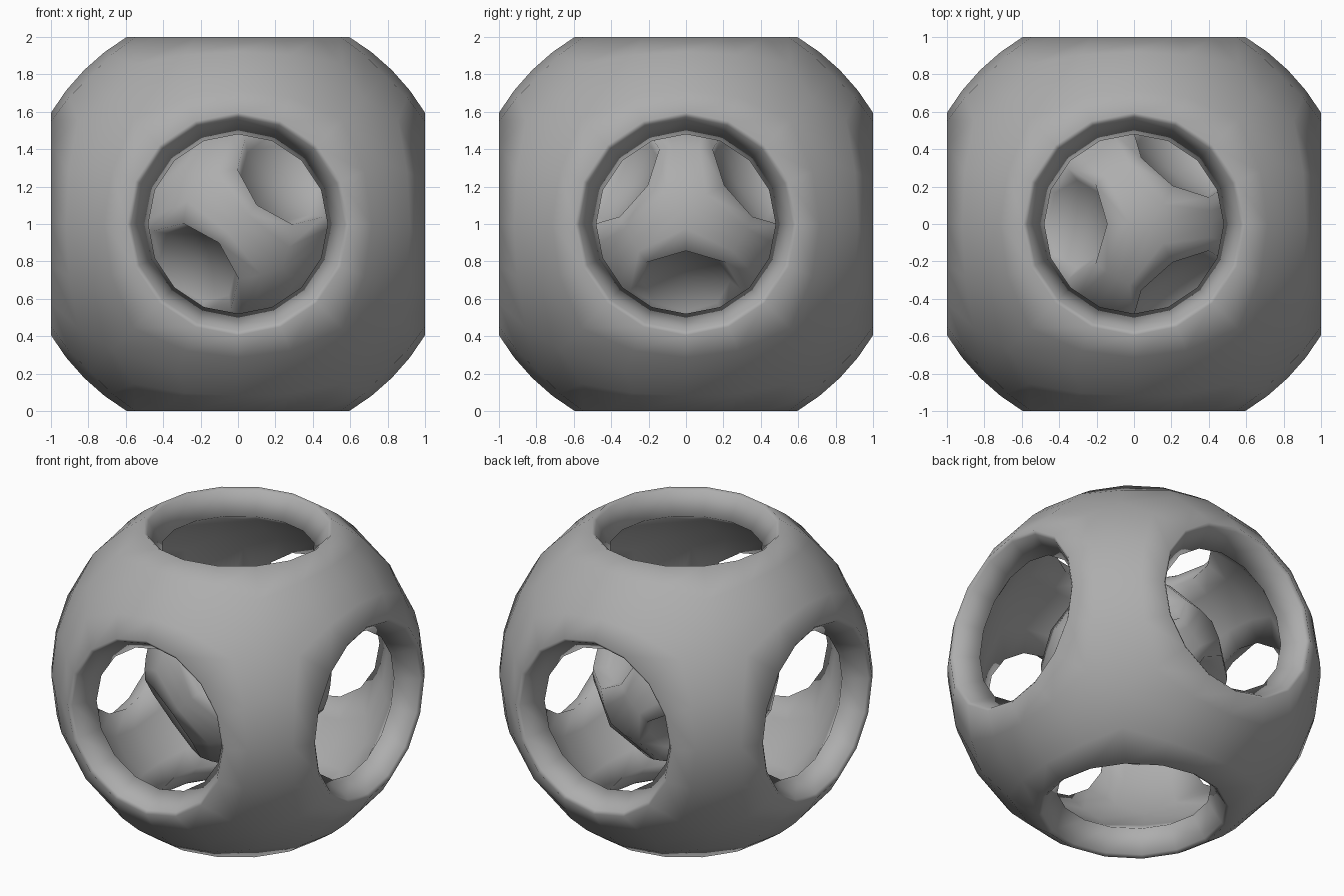
import bpy, bmesh
from math import sin, cos, pi, radians, tau
from mathutils import Vector, Matrix

if "Cube" in bpy.data.objects:
    bpy.data.objects.remove(bpy.data.objects["Cube"])

# six cube-face orientations
FACES = [Matrix.Rotation(a, 3, 'X') for a in (0, pi / 2, pi, -pi / 2)]
FACES += [Matrix.Rotation(a, 3, 'Y') for a in (pi / 2, -pi / 2)]

# dark grey
grey = bpy.data.materials.new("dark_grey")
grey.diffuse_color = (0.42, 0.42, 0.42, 1)
grey.use_nodes = True
grey.node_tree.nodes["Principled BSDF"].inputs["Base Color"].default_value = grey.diffuse_color


def circle(r, z, n):
    return [Vector((r * cos(tau * i / n), r * sin(tau * i / n), z)) for i in range(n)]


def patch_rows(r, z, n, steps=2):
    """Rings from a round rim out to the edges of one cube-sphere face."""
    radius = (r * r + z * z) ** 0.5
    rim, edge = circle(r, z, n), []
    for p in circle(1, 1, n):
        m = max(abs(p.x), abs(p.y))
        edge.append(Vector((p.x / m, p.y / m, 1)).normalized() * radius)
    return [[a.lerp(b, k / steps).normalized() * radius for a, b in zip(rim, edge)]
            for k in range(steps + 1)]


def build(name, rows, floor=None):
    n = len(rows[0])
    bm = bmesh.new()
    for rot in FACES:
        rings = [[bm.verts.new(rot @ p) for p in row] for row in rows]
        for a, b in zip(rings, rings[1:]):
            for i in range(n):
                j = (i + 1) % n
                bm.faces.new((a[i], a[j], b[j], b[i]))
        if floor is not None:
            c = bm.verts.new(rot @ Vector((0, 0, floor)))
            last = rings[-1]
            for i in range(n):
                bm.faces.new((last[i], last[(i + 1) % n], c))
    bmesh.ops.remove_doubles(bm, verts=bm.verts, dist=0.002)
    bmesh.ops.recalc_face_normals(bm, faces=bm.faces)
    for f in bm.faces:
        f.smooth = True
    mesh = bpy.data.meshes.new(name)
    bm.to_mesh(mesh)
    bm.free()
    mesh.materials.append(grey)
    ob = bpy.data.objects.new(name, mesh)
    bpy.context.collection.objects.link(ob)
    ob.location.z = 1
    return ob


# hollow outer shell with six round openings
outer = patch_rows(0.595, 1.0, 16)[::-1]
bevel = [circle(0.572, 0.985, 16)]
inner = patch_rows(0.48, 0.85, 16)
build("outer_shell", outer + bevel + inner)

# half-size, coarser solid core with six shallow dents, turned inside the shell
core_rows = patch_rows(0.595, 1.0, 8)[::-1] + [circle(0.47, 0.86, 8)]
core = build("inner_ball", core_rows, floor=0.8)
turn = Matrix.Rotation(radians(-45), 4, 'Y') @ Matrix.Rotation(radians(45), 4, 'Z')
core.matrix_world = Matrix.Translation((0, 0, 1)) @ turn @ Matrix.Scale(0.5, 4)
